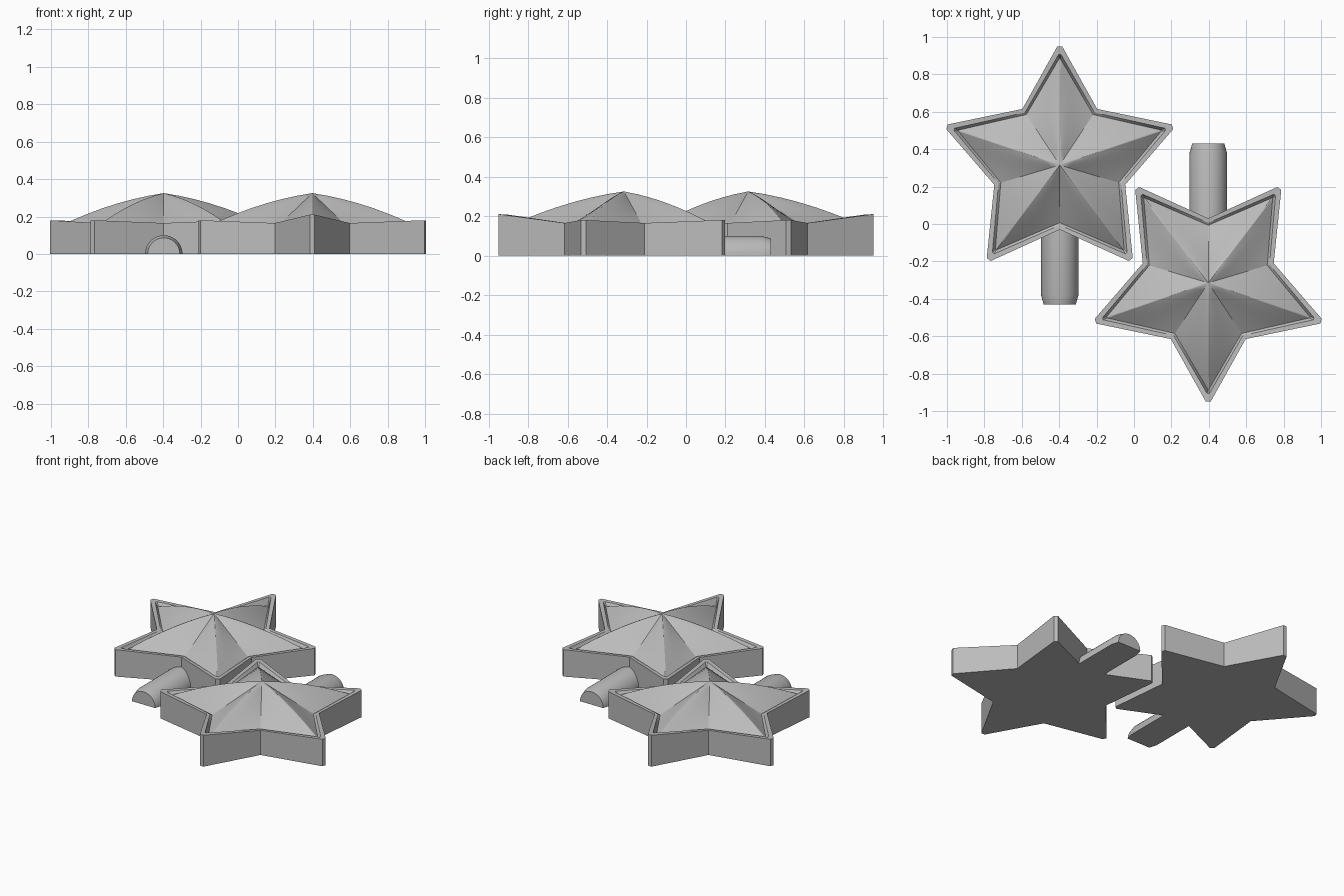
import bpy, bmesh, math
from mathutils import Vector, Matrix

if "Cube" in bpy.data.objects:
    bpy.data.objects.remove(bpy.data.objects["Cube"])

grey = bpy.data.materials.new("plain grey")
grey.use_nodes = True
colour = (0.5, 0.5, 0.5, 1)
grey.diffuse_color = colour
grey.node_tree.nodes["Principled BSDF"].inputs["Base Color"].default_value = colour

# Star outline about its own centre: valley, tip, valley, tip ... counter-clockwise
CORNERS = [Vector(p) for p in (
    (.2, .3), (0, .635), (-.2, .3), (-.603, .205), (-.35, -.105),
    (-.38, -.505), (0, -.345), (.38, -.505), (.35, -.105), (.603, .205))]
STEPS = 6
PEAK, VALLEY_Z, GROOVE_Z = 0.325, 0.165, 0.155


def inset(points, d):
    """Offset every edge of a closed outline inward by d."""
    out = []
    for i, p in enumerate(points):
        a = (p - points[i - 1]).normalized()
        b = (points[(i + 1) % len(points)] - p).normalized()
        na, nb = Vector((-a.y, a.x)), Vector((-b.y, b.x))
        out.append(p + (na + nb) * d / (1 + na.dot(nb)))
    return out


def star_loop(d, blunt):
    """Points round the star as (position, 0 at valley to 1 at tip, arm)."""
    c = inset(CORNERS, d)
    result = []
    for arm in range(5):
        v0, tip, v1 = c[2 * arm], c[2 * arm + 1], c[(2 * arm + 2) % 10]
        side = Vector((-tip.y, tip.x)).normalized() * blunt
        for k in range(STEPS + 1):
            result.append((v0.lerp(tip - side, k / STEPS), k / STEPS, arm))
        for k in range(STEPS, 0, -1):
            result.append((v1.lerp(tip + side, k / STEPS), k / STEPS, arm))
    return result


def rim_z(u, arm):
    return VALLEY_Z + u * ((0.21 if arm == 0 else 0.18) - VALLEY_Z)


def finish(bm, name, matrix):
    bmesh.ops.transform(bm, matrix=matrix, verts=bm.verts)
    mesh = bpy.data.meshes.new(name)
    bm.to_mesh(mesh)
    bm.free()
    mesh.materials.append(grey)
    ob = bpy.data.objects.new(name, mesh)
    bpy.context.collection.objects.link(ob)
    bpy.ops.object.select_all(action='DESELECT')
    ob.select_set(True)
    bpy.context.view_layer.objects.active = ob
    bpy.ops.object.shade_smooth_by_angle(angle=math.radians(20))


def bridge(bm, a, b):
    for i in range(len(a)):
        j = (i + 1) % len(a)
        bm.faces.new((a[i], a[j], b[j], b[i]))


def star(name, matrix):
    bm = bmesh.new()
    outer, lip, base = star_loop(0, .013), star_loop(.022, .006), star_loop(.034, .003)
    # wall, raised rim and the groove inside it
    rings = [[bm.verts.new((p.x, p.y, 0)) for p, u, a in outer],
             [bm.verts.new((p.x, p.y, rim_z(u, a))) for p, u, a in outer],
             [bm.verts.new((p.x, p.y, rim_z(u, a) - .002)) for p, u, a in lip]]
    # domed arms rising to the central peak
    for t in (1, .9, .75, .6, .45, .3, .15):
        ring = []
        for p, u, a in base:
            bulge = .09 * t * (1 - t) * math.sin(u * math.pi / 2)
            ring.append(bm.verts.new((p.x * t, p.y * t,
                                      PEAK + (GROOVE_Z - PEAK) * t + bulge)))
        rings.append(ring)
    for a, b in zip(rings, rings[1:]):
        bridge(bm, a, b)
    peak = bm.verts.new((0, 0, PEAK))
    last = rings[-1]
    for i in range(len(last)):
        bm.faces.new((last[i], last[(i + 1) % len(last)], peak))
    bm.faces.new(rings[0][::-1])
    finish(bm, name, matrix)


def stem(name, matrix):
    """Half-round peg with a tapered end."""
    bm = bmesh.new()
    rings = []
    for y, r in ((-.25, .1), (-.695, .1), (-.745, .086)):
        rings.append([bm.verts.new((r * math.cos(k * math.pi / 20), y,
                                    r * math.sin(k * math.pi / 20)))
                      for k in range(21)])
    for a, b in zip(rings, rings[1:]):
        bridge(bm, a, b)
    bm.faces.new(rings[0])
    bm.faces.new(rings[-1])
    bmesh.ops.recalc_face_normals(bm, faces=bm.faces)
    finish(bm, name, matrix)


# Two identical pieces, one turned half a revolution
for label, turn in (("back", 0), ("front", math.pi)):
    place = Matrix.Rotation(turn, 4, 'Z') @ Matrix.Translation((-.397, .315, 0))
    star(label + "_star", place)
    stem(label + "_stem", place)
